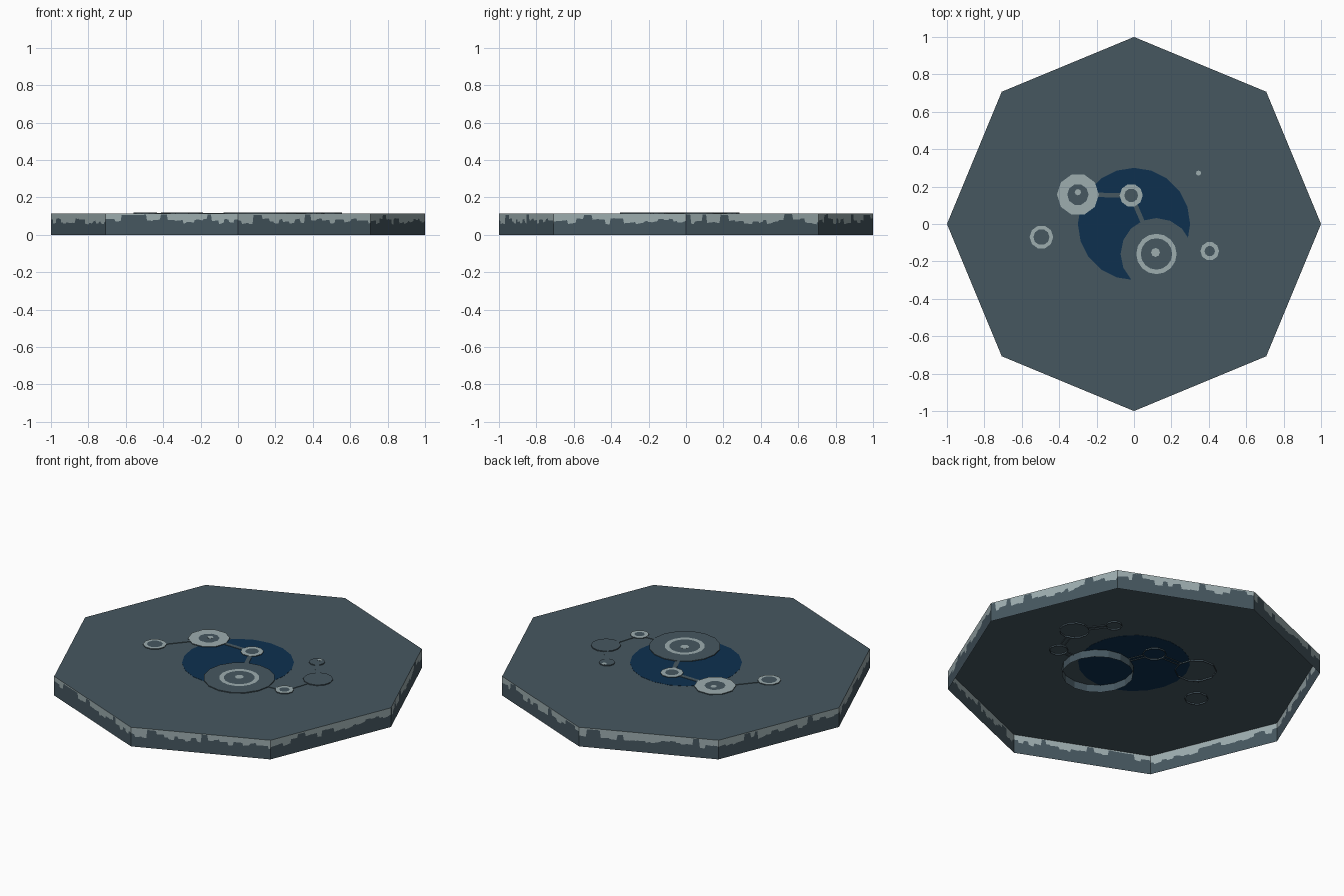
import bpy, bmesh, math, random
from mathutils import Vector

if "Cube" in bpy.data.objects:
    bpy.data.objects.remove(bpy.data.objects["Cube"])

random.seed(4)

def mat(name, hexcol):
    m = bpy.data.materials.new(name)
    lin = []
    for i in (0, 2, 4):
        c = int(hexcol[i:i + 2], 16) / 255
        lin.append(c / 12.92 if c <= 0.04045 else ((c + 0.055) / 1.055) ** 2.4)
    m.diffuse_color = (*lin, 1)
    m.use_nodes = True
    m.node_tree.nodes["Principled BSDF"].inputs["Base Color"].default_value = m.diffuse_color
    return m

MATS = [mat("slate grey", "465760"), mat("pale frost", "9dadaf"), mat("deep blue", "0d304f")]
GREY, PALE, BLUE = 0, 1, 2
TOP = 0.113

def finish(bm, name):
    me = bpy.data.meshes.new(name)
    bm.to_mesh(me)
    bm.free()
    for m in MATS:
        me.materials.append(m)
    ob = bpy.data.objects.new(name, me)
    bpy.context.collection.objects.link(ob)
    return ob

def circle(bm, x, y, r, z, n, start=0.0):
    return [bm.verts.new((x + r * math.cos(start + 2 * math.pi * i / n),
                          y + r * math.sin(start + 2 * math.pi * i / n), z)) for i in range(n)]

def ring_faces(bm, lower, upper, colour):
    n = len(lower)
    for i in range(n):
        j = (i + 1) % n
        bm.faces.new((lower[i], lower[j], upper[j], upper[i])).material_index = colour

def disc(name, x, y, z0, z1, bands, n):
    """Open-bottomed disc; bands = (outer radius, colour) from rim inward."""
    bm = bmesh.new()
    outer = circle(bm, x, y, bands[0][0], z1, n)
    ring_faces(bm, circle(bm, x, y, bands[0][0], z0, n), outer, GREY if bands[0][1] != BLUE else BLUE)
    for k, (r, colour) in enumerate(bands):
        if k + 1 < len(bands):
            inner = circle(bm, x, y, bands[k + 1][0], z1, n)
            ring_faces(bm, outer, inner, colour)
            outer = inner
        else:
            bm.faces.new(outer).material_index = colour
    return finish(bm, name)

# octagonal top plate
bm = bmesh.new()
bm.faces.new(circle(bm, 0, 0, 1, TOP, 8))
finish(bm, "top_plate")

# skirt walls with ragged frost hanging from the upper edge
bm = bmesh.new()
for s in range(8):
    a, b = (Vector((math.cos(t), math.sin(t), 0)) for t in (s * math.pi / 4, (s + 1) * math.pi / 4))
    steps = []
    t = 0.0
    while t < 1:
        w = random.uniform(0.025, 0.07)
        gap = random.random() < 0.12
        d = random.uniform(0.003, 0.008) if gap else random.uniform(0.025, 0.056)
        e = min(t + w, 1)
        steps += [(t + 0.004, d), (e - 0.004, d * random.uniform(0.85, 1.1))]
        t = e
    steps = [(0, steps[0][1])] + steps[:-1] + [(1, steps[-1][1])]
    cols = []
    for t, d in steps:
        p = a.lerp(b, t)
        cols.append([bm.verts.new((p.x, p.y, z)) for z in (0, TOP - d, TOP)])
    for c, e in zip(cols, cols[1:]):
        bm.faces.new((c[0], e[0], e[1], c[1])).material_index = GREY
        bm.faces.new((c[1], e[1], e[2], c[2])).material_index = PALE
finish(bm, "frosted_skirt")

# blue pool, seen from both sides
disc("pool", 0, 0, TOP - 0.001, TOP + 0.001, [(0.3, BLUE)], 20)
bm = bmesh.new()
bm.faces.new(circle(bm, 0, 0, 0.3, TOP - 0.001, 20)[::-1]).material_index = BLUE
finish(bm, "pool_underside")

# stepping discs: x, y, bottom, sides, bands
pads = {
    "large_pad": (0.12, -0.16, 0.068, 16, [(0.192, GREY), (0.108, PALE), (0.084, GREY)]),
    "left_pad": (-0.3, 0.157, 0.104, 10, [(0.112, PALE), (0.057, GREY)]),
    "middle_pad": (-0.015, 0.153, 0.104, 10, [(0.062, PALE), (0.037, GREY)]),
    "far_left_pad": (-0.495, -0.07, 0.104, 10, [(0.063, PALE), (0.043, GREY)]),
    "right_pad": (0.405, -0.145, 0.104, 10, [(0.05, PALE), (0.028, GREY)]),
    "far_right_pad": (0.475, 0.07, 0.104, 12, [(0.08, GREY)]),
    "back_pad": (0.345, 0.245, 0.104, 10, [(0.043, GREY)]),
}
for name, (x, y, z0, n, bands) in pads.items():
    disc(name, x, y, z0, 0.118, bands, n)

# small frost spots
for i, (x, y, r) in enumerate([(0.115, -0.152, 0.024), (-0.3, 0.17, 0.017), (0.345, 0.272, 0.014)]):
    disc("frost_spot_%d" % i, x, y, 0.117, 0.1185, [(r, PALE)], 8)

# narrow paths joining the pads
def path(p, q, w=0.024):
    a, b = (Vector(pads[k][:2]) for k in (p, q))
    d = (b - a).normalized()
    a, b = a + d * pads[p][4][0][0] * 0.95, b - d * pads[q][4][0][0] * 0.95
    side = Vector((-d.y, d.x)) * w / 2
    bm = bmesh.new()
    corners = [a - side, b - side, b + side, a + side]
    low, high = ([bm.verts.new((c.x, c.y, z)) for c in corners] for z in (0.107, 0.116))
    ring_faces(bm, low, high, GREY)
    bm.faces.new(high).material_index = GREY
    finish(bm, "path_%s_to_%s" % (p, q))

for p, q in [("far_left_pad", "left_pad"), ("left_pad", "middle_pad"), ("middle_pad", "large_pad"),
             ("large_pad", "right_pad"), ("right_pad", "far_right_pad"), ("far_right_pad", "back_pad")]:
    path(p, q)
